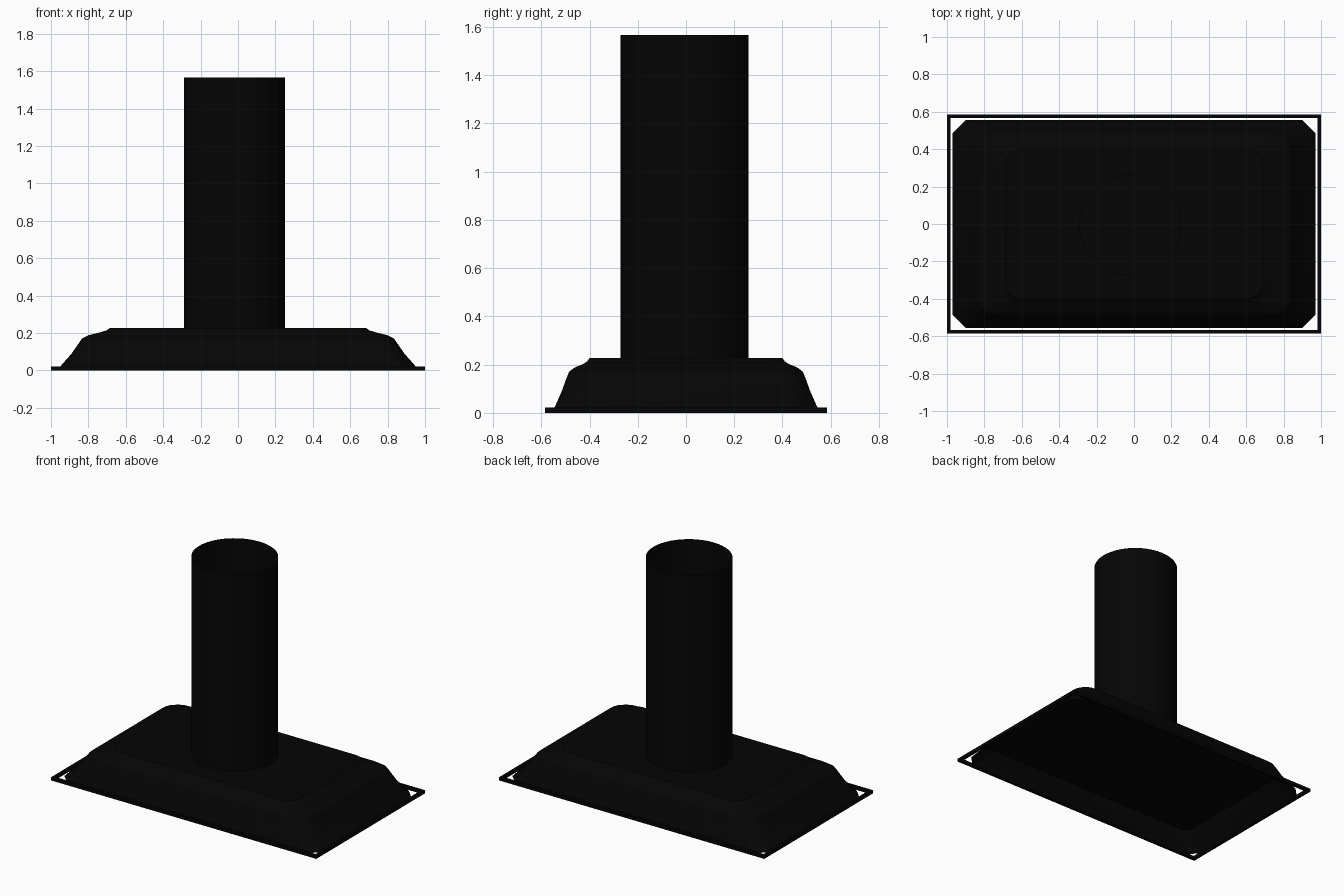
import bpy, bmesh, math

if "Cube" in bpy.data.objects:
    bpy.data.objects.remove(bpy.data.objects["Cube"])

black = bpy.data.materials.new("black_enamel")
black.diffuse_color = (0.0015, 0.0015, 0.0015, 1)
black.use_nodes = True
black.node_tree.nodes["Principled BSDF"].inputs["Base Color"].default_value = black.diffuse_color
CX, CY, RX, RY, SIDES = -0.02, -0.006, 0.27, 0.266, 48


def finish(name, bm, smooth=None):
    bmesh.ops.recalc_face_normals(bm, faces=bm.faces)
    mesh = bpy.data.meshes.new(name)
    bm.to_mesh(mesh)
    bm.free()
    mesh.materials.append(black)
    obj = bpy.data.objects.new(name, mesh)
    bpy.context.collection.objects.link(obj)
    if smooth:
        bpy.ops.object.select_all(action='DESELECT')
        obj.select_set(True)
        bpy.context.view_layer.objects.active = obj
        bpy.ops.object.shade_smooth_by_angle(angle=math.radians(smooth))
    return obj


def corner_ring(bm, hx, hy, z, r, roundness, steps=6):
    """Rectangle ring whose corners blend from chamfered (0) to round (1)."""
    ring = []
    for q, (sx, sy) in enumerate([(1, 1), (-1, 1), (-1, -1), (1, -1)]):
        for i in range(steps + 1):
            t = i / steps if q % 2 == 0 else 1 - i / steps
            a = t * math.pi / 2
            u = (1 - t) * (1 - roundness) + math.cos(a) * roundness
            v = t * (1 - roundness) + math.sin(a) * roundness
            ring.append(bm.verts.new((sx * (hx - r + r * u),
                                      sy * (hy - r + r * v), z)))
    return ring


def box_ring(bm, hx, hy, z):
    return [bm.verts.new((sx * hx, sy * hy, z))
            for sx, sy in [(1, 1), (-1, 1), (-1, -1), (1, -1)]]


def circle_ring(bm, z):
    step = 2 * math.pi / SIDES
    return [bm.verts.new((CX + RX * math.cos(step * i),
                          CY + RY * math.sin(step * i), z)) for i in range(SIDES)]


def bridge(bm, a, b):
    n = len(a)
    for i in range(n):
        j = (i + 1) % n
        bm.faces.new((a[i], a[j], b[j], b[i]))


def ring_edges(bm, ring):
    return [bm.edges.get((ring[i - 1], ring[i])) or bm.edges.new((ring[i - 1], ring[i]))
            for i in range(len(ring))]


# Hood canopy: lofted shell with a duct opening in its flat top
levels = [  # half x, half y, height, corner size, roundness
    (0.97, 0.555, 0.0, 0.07, 0.0),
    (0.95, 0.545, 0.022, 0.075, 0.2),
    (0.89, 0.515, 0.09, 0.09, 0.7),
    (0.855, 0.497, 0.14, 0.10, 1.0),
    (0.835, 0.485, 0.17, 0.10, 1.0),
    (0.80, 0.462, 0.188, 0.10, 1.0),
    (0.74, 0.425, 0.203, 0.09, 1.0),
    (0.70, 0.408, 0.215, 0.08, 1.0),
    (0.685, 0.40, 0.228, 0.08, 1.0),
]
bm = bmesh.new()
rings = [corner_ring(bm, *lv) for lv in levels]
for low, high in zip(rings, rings[1:]):
    bridge(bm, low, high)
opening = circle_ring(bm, 0.228)
bmesh.ops.triangle_fill(bm, use_beauty=True, normal=(0, 0, 1),
                        edges=ring_edges(bm, rings[-1]) + ring_edges(bm, opening))
finish("hood_canopy", bm, 25)

# Filter panel: flat plate recessed inside the canopy
bm = bmesh.new()
bm.faces.new(corner_ring(bm, 0.855, 0.485, 0.12, 0.05, 1.0))
finish("filter_panel", bm)

# Rim frame: thin rectangular band around the foot of the canopy
bm = bmesh.new()
loops = [box_ring(bm, *p) for p in [(1.0, 0.585, 0), (1.0, 0.585, 0.022),
                                    (0.982, 0.567, 0.022), (0.982, 0.567, 0)]]
for k in range(4):
    bridge(bm, loops[k], loops[(k + 1) % 4])
finish("rim_frame", bm)

# Chimney duct: open-topped tube standing on the canopy
bm = bmesh.new()
bridge(bm, circle_ring(bm, 0.226), circle_ring(bm, 1.567))
finish("chimney_duct", bm, 30)
